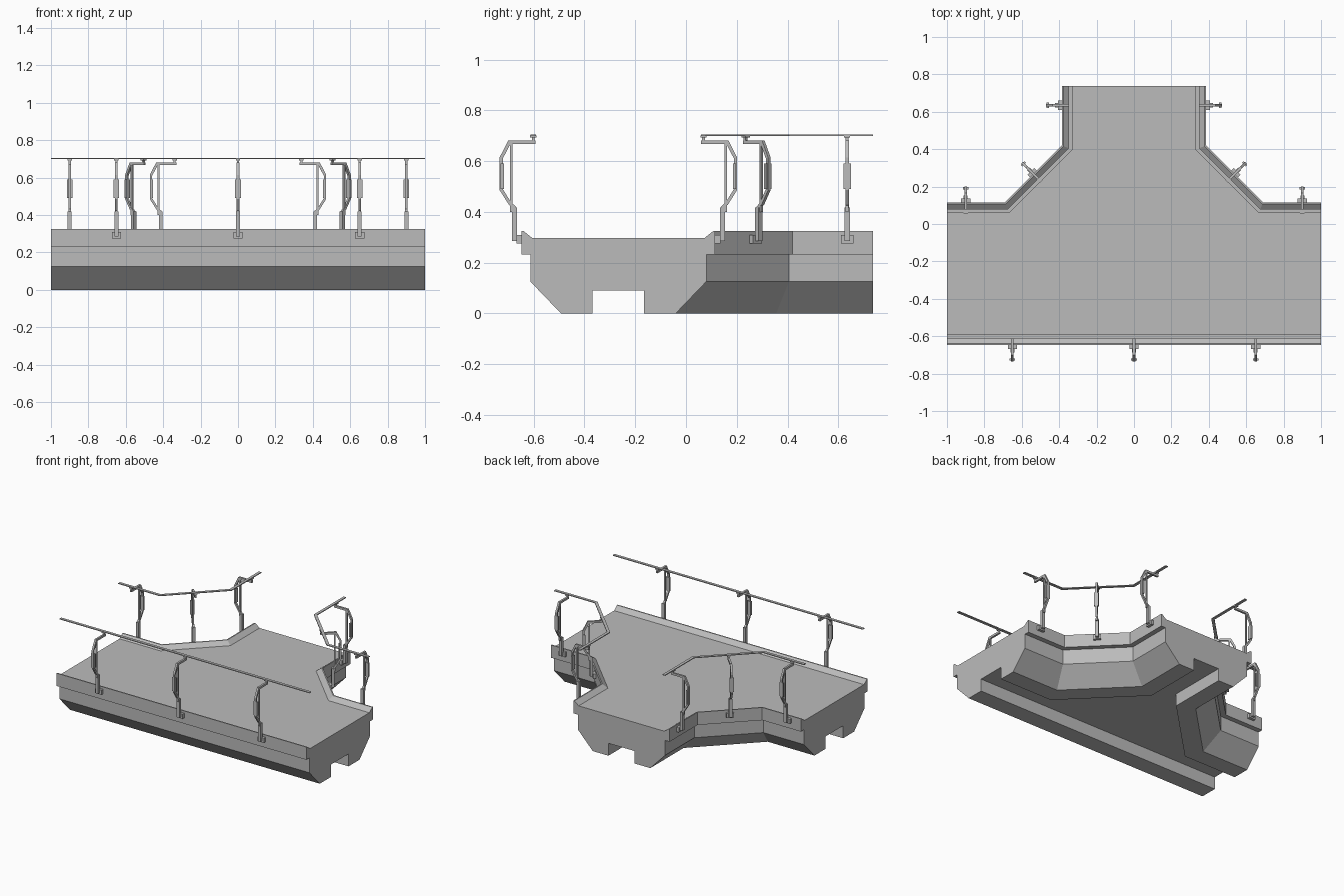
import bpy, bmesh, math
from mathutils import Vector, Matrix

cube = bpy.data.objects.get("Cube")
if cube:
    bpy.data.objects.remove(cube)

grey = bpy.data.materials.new("concrete_grey")
COLOUR = (0.5, 0.5, 0.5, 1)
grey.diffuse_color = COLOUR
grey.use_nodes = True
grey.node_tree.nodes["Principled BSDF"].inputs["Base Color"].default_value = COLOUR

END_Y = 0.737
FRONT, BACK, NECK = -0.648, 0.115, 0.385   # outer edges of the kerb
BEND = math.tan(math.radians(22.5))


def finish(name, bm):
    bmesh.ops.recalc_face_normals(bm, faces=bm.faces)
    mesh = bpy.data.meshes.new(name)
    bm.to_mesh(mesh)
    bm.free()
    mesh.materials.append(grey)
    obj = bpy.data.objects.new(name, mesh)
    bpy.context.collection.objects.link(obj)
    return obj


def front_path(d):
    return [(-1, FRONT + d), (1, FRONT + d)]


def left_path(d):
    """Edge from the +x end round to the neck, inset by d."""
    return [(1, BACK - d), (0.69 - BEND * d, BACK - d),
            (NECK - d, 0.42 - BEND * d), (NECK - d, END_Y)]


def right_path(d):
    return [(-x, y) for x, y in reversed(left_path(d))]


PATHS = {"front": front_path, "left": left_path, "right": right_path}


# Deck: kerb, wall and chamfer profile (inset, height) swept along each edge
def build_deck():
    profile = [(0.042, 0.297), (0.008, 0.324), (0, 0.324), (0, 0.232), (0.035, 0.232),
               (0.035, 0.125), (0.155, 0), (0.28, 0), (0.28, 0.09)]
    bm = bmesh.new()
    chains = [[[bm.verts.new((x, y, z)) for x, y in path(d)] for d, z in profile]
              for path in PATHS.values()]
    for rows in chains:
        for a, b in zip(rows, rows[1:]):
            for i in range(len(a) - 1):
                bm.faces.new((a[i], a[i + 1], b[i + 1], b[i]))
    # Walking surface and channel ceiling
    for row in (0, -1):
        bm.faces.new([v for rows in chains for v in rows[row]])
    # Open ends
    for i, rows in enumerate(chains):
        following = chains[(i + 1) % len(chains)]
        bm.faces.new([r[-1] for r in rows] + [r[0] for r in reversed(following)])
    finish("deck", bm)


# Handrails: thin flat strips following the kerb
def build_rail(name, path):
    bm = bmesh.new()
    corners = [(0.036, 0.699), (0.056, 0.699), (0.056, 0.705), (0.036, 0.705)]
    rows = [[bm.verts.new((x, y, z)) for x, y in path(d)] for d, z in corners]
    for k in range(4):
        a, b = rows[k], rows[(k + 1) % 4]
        for i in range(len(a) - 1):
            bm.faces.new((a[i], a[i + 1], b[i + 1], b[i]))
    for end in (0, -1):
        bm.faces.new([r[end] for r in rows])
    finish(name, bm)


def plate(bm, outline, width):
    """Extrude an (outward, height) outline to a width, centred on the post."""
    verts = [bm.verts.new((o, -width / 2, z)) for o, z in outline]
    face = bm.faces.new(verts)
    new = bmesh.ops.extrude_face_region(bm, geom=[face])["geom"]
    bmesh.ops.translate(bm, vec=(0, width, 0),
                        verts=[g for g in new if isinstance(g, bmesh.types.BMVert)])


def block(bm, o0, o1, z0, z1, width):
    plate(bm, [(o0, z0), (o1, z0), (o1, z1), (o0, z1)], width)


# Posts: foot, lower leg, straight bar, bowed bar and top arm
def build_post(name, x, y, angle):
    bm = bmesh.new()
    block(bm, 0, 0.02, 0.275, 0.308, 0.05)
    block(bm, 0.018, 0.038, 0.285, 0.418, 0.022)
    block(bm, 0.036, 0.046, 0.4, 0.668, 0.012)
    outer = [(0.022, 0.405), (0.05, 0.428), (0.086, 0.485), (0.086, 0.615),
             (0.052, 0.682), (-0.055, 0.682)]
    inner = [(-0.055, 0.667), (0.044, 0.667), (0.074, 0.61), (0.074, 0.49),
             (0.042, 0.438), (0.022, 0.42)]
    plate(bm, outer + inner, 0.014)
    block(bm, 0.07, 0.082, 0.49, 0.59, 0.03)
    # Stem and saddle under the rail
    block(bm, -0.051, -0.041, 0.68, 0.7, 0.012)
    block(bm, -0.058, -0.034, 0.692, 0.7, 0.024)
    bm.transform(Matrix.Translation((x, y, 0)) @ Matrix.Rotation(math.radians(angle), 4, 'Z'))
    finish(name, bm)


build_deck()
for side, path in PATHS.items():
    build_rail(side + "_handrail", path)

for i, x in enumerate((-0.65, 0, 0.65)):
    build_post(f"front_post_{i + 1}", x, FRONT, -90)
for side, s in (("left", 1), ("right", -1)):
    for part, x, y, angle in (("wing", 0.9, BACK, 90), ("corner", 0.5375, 0.2675, 45),
                              ("neck", NECK, 0.635, 0)):
        build_post(f"{side}_{part}_post", s * x, y, angle if s > 0 else 180 - angle)
